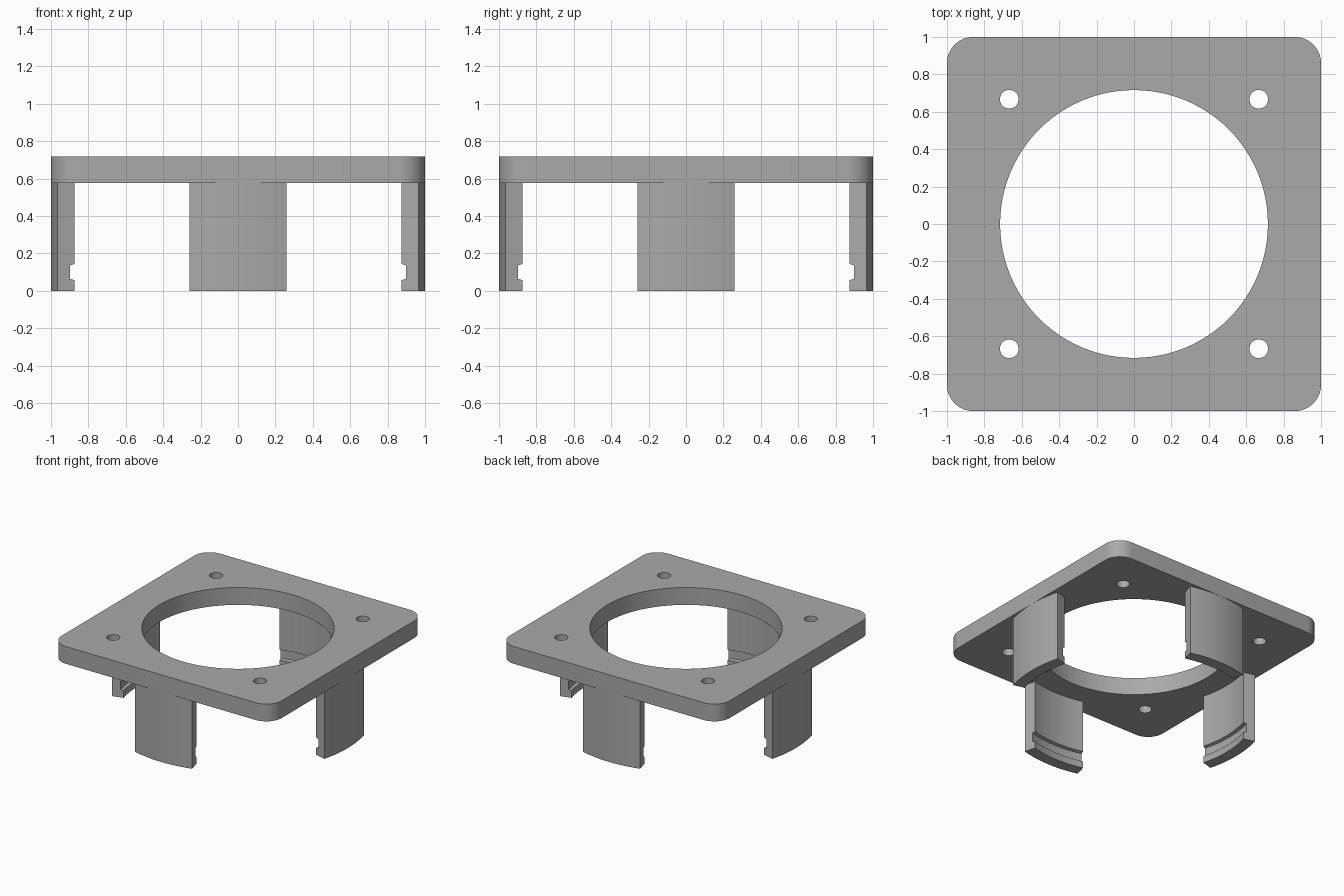
import bpy
import bmesh
from math import cos, sin, pi, radians

if "Cube" in bpy.data.objects:
    bpy.data.objects.remove(bpy.data.objects["Cube"])

PLATE_BOTTOM, PLATE_TOP = 0.575, 0.717
CORNER = 0.14
HOLE_OFFSET = 0.667

grey = bpy.data.materials.new("plain grey")
grey.use_nodes = True
colour = (0.4, 0.4, 0.4, 1)
grey.diffuse_color = colour
grey.node_tree.nodes["Principled BSDF"].inputs["Base Color"].default_value = colour


def arc(cx, cy, r, start, end, steps):
    angles = [start + (end - start) * i / steps for i in range(steps + 1)]
    return [(cx + r * cos(a), cy + r * sin(a)) for a in angles]


def finish(obj):
    bpy.ops.object.select_all(action='DESELECT')
    obj.select_set(True)
    bpy.context.view_layer.objects.active = obj
    if obj.type == 'CURVE':
        bpy.ops.object.convert(target='MESH')
        obj = bpy.context.object
    obj.data.materials.clear()
    obj.data.materials.append(grey)
    bpy.ops.object.shade_smooth_by_angle(angle=radians(30))


# Rounded square plate with a large opening and four screw holes
inner = 1 - CORNER
outline = []
for k, (sx, sy) in enumerate([(1, 1), (-1, 1), (-1, -1), (1, -1)]):
    outline += arc(sx * inner, sy * inner, CORNER, k * pi / 2, (k + 1) * pi / 2, 12)
loops = [outline, arc(0, 0, 0.716, 0, 2 * pi, 96)[:-1]]
for sx in (-1, 1):
    for sy in (-1, 1):
        loops.append(arc(sx * HOLE_OFFSET, sy * HOLE_OFFSET, 0.05, 0, 2 * pi, 32)[:-1])

curve = bpy.data.curves.new("mounting_plate", 'CURVE')
curve.dimensions = '2D'
curve.fill_mode = 'BOTH'
curve.extrude = (PLATE_TOP - PLATE_BOTTOM) / 2
for loop in loops:
    spline = curve.splines.new('POLY')
    spline.points.add(len(loop) - 1)
    for point, (x, y) in zip(spline.points, loop):
        point.co = (x, y, 0, 1)
    spline.use_cyclic_u = True
plate = bpy.data.objects.new("mounting_plate", curve)
plate.location.z = (PLATE_TOP + PLATE_BOTTOM) / 2
bpy.context.collection.objects.link(plate)
finish(plate)

# Curved legs: a radial profile with a snap groove, swept through a short arc
R_IN, R_GROOVE, R_OUT = 0.906, 0.93, 0.9995
profile = [(R_OUT, 0), (R_OUT, PLATE_BOTTOM + 0.01), (R_IN, PLATE_BOTTOM + 0.01),
           (R_IN, 0.143), (R_GROOVE, 0.136), (R_GROOVE, 0.064), (R_IN, 0.057), (R_IN, 0)]
HALF_ANGLE, STEPS = radians(15), 12


def make_leg(name, direction):
    bm = bmesh.new()
    rings = []
    for i in range(STEPS + 1):
        a = direction - HALF_ANGLE + 2 * HALF_ANGLE * i / STEPS
        rings.append([bm.verts.new((r * cos(a), r * sin(a), z)) for r, z in profile])
    n = len(profile)
    for r0, r1 in zip(rings, rings[1:]):
        for j in range(n):
            k = (j + 1) % n
            bm.faces.new((r0[j], r0[k], r1[k], r1[j]))
    bm.faces.new(rings[0])
    bm.faces.new(rings[-1])
    bmesh.ops.recalc_face_normals(bm, faces=bm.faces)
    mesh = bpy.data.meshes.new(name)
    bm.to_mesh(mesh)
    bm.free()
    obj = bpy.data.objects.new(name, mesh)
    bpy.context.collection.objects.link(obj)
    finish(obj)


for i, side in enumerate(["left", "back", "right", "front"]):
    make_leg(side + "_leg", i * pi / 2)
